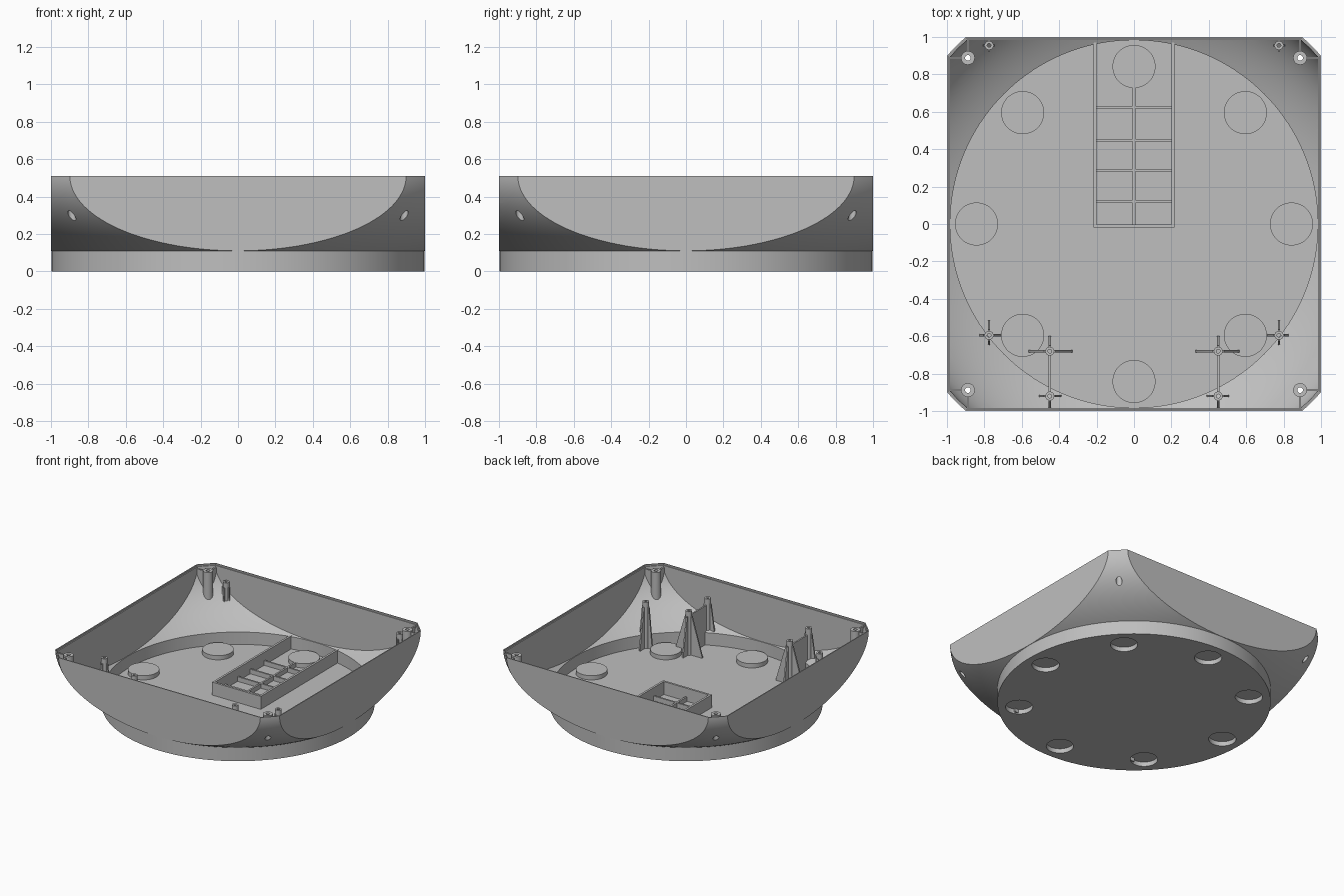
import bpy, bmesh, math
from mathutils import Matrix, Vector

if "Cube" in bpy.data.objects:
    bpy.data.objects.remove(bpy.data.objects["Cube"])

grey = bpy.data.materials.new("plain grey")
grey.use_nodes = True
COLOUR = (0.52, 0.52, 0.52, 1)
grey.diffuse_color = COLOUR
grey.node_tree.nodes["Principled BSDF"].inputs["Base Color"].default_value = COLOUR

RIM, FLOOR, WALL = 0.51, 0.018, 0.015


def make(name, bm):
    bmesh.ops.recalc_face_normals(bm, faces=bm.faces)
    mesh = bpy.data.meshes.new(name)
    bm.to_mesh(mesh)
    bm.free()
    obj = bpy.data.objects.new(name, mesh)
    mesh.materials.append(grey)
    bpy.context.collection.objects.link(obj)
    return obj


def lathe(bm, profile, x=0, y=0, steps=32):
    """Revolve a closed (radius, z) outline about a vertical axis at x, y."""
    verts = [bm.verts.new((r, 0, z)) for r, z in profile]
    old = set(bm.verts) - set(verts)
    edges = [bm.edges.new((a, b)) for a, b in zip(verts, verts[1:] + verts[:1])
             if a.co.x > 0 or b.co.x > 0]
    bmesh.ops.spin(bm, geom=verts + edges, cent=(0, 0, 0), axis=(0, 0, 1),
                   angle=math.tau, steps=steps)
    new = [v for v in bm.verts if v not in old]
    bmesh.ops.remove_doubles(bm, verts=new, dist=1e-5)
    new = [v for v in bm.verts if v not in old]
    bmesh.ops.translate(bm, verts=new, vec=(x, y, 0))


def prism(bm, points, depth):
    """Extrude a flat polygon of 3D points along depth."""
    face = bm.faces.new([bm.verts.new(p) for p in points])
    ext = bmesh.ops.extrude_face_region(bm, geom=[face], use_keep_orig=True)
    bmesh.ops.translate(bm, vec=depth,
                        verts=[v for v in ext["geom"] if isinstance(v, bmesh.types.BMVert)])


def box(bm, x0, x1, y0, y1, z0, z1):
    prism(bm, [(x0, y0, z0), (x1, y0, z0), (x1, y1, z0), (x0, y1, z0)], (0, 0, z1 - z0))


def rib(bm, x, y, direction, outline, thick=0.012):
    """Upright plate from x, y outwards; outline is (distance, z)."""
    d = Vector((*direction, 0))
    side = Vector((-d.y, d.x, 0)) * thick
    base = Vector((x, y, 0)) - side / 2
    prism(bm, [base + d * s + Vector((0, 0, z)) for s, z in outline], side)


def boolean(obj, cutter, operation):
    mod = obj.modifiers.new("cut", "BOOLEAN")
    mod.operation, mod.object, mod.solver = operation, cutter, "EXACT"
    bpy.context.view_layer.update()
    bpy.context.view_layer.objects.active = obj
    bpy.ops.object.modifier_apply(modifier=mod.name)


def drop(obj):
    bpy.data.objects.remove(obj)


def bowl_solid(name, inset, floor, top):
    """Round foot flaring into a spheroid, trimmed to a square."""
    foot, a, c = 0.998 - inset, 1.345 - inset, 0.598 - inset
    start = math.acos(foot / a)
    curve = [(a * math.cos(start * (1 - i / 24)), RIM - c * math.sin(start * (1 - i / 24)))
             for i in range(25)]
    outline = [(0, floor), (foot, floor)] + curve
    if top > RIM:
        outline.append((a, top))
    bm = bmesh.new()
    lathe(bm, outline + [(0, top)], steps=144)
    solid = make(name, bm)
    bm = bmesh.new()
    h = 1 - inset
    box(bm, -h, h, -h, h, -0.2, 0.8)
    square = make("square_cutter", bm)
    boolean(solid, square, "INTERSECT")
    drop(square)
    return solid


# Bowl shell
bowl = bowl_solid("bowl_shell", 0, 0, RIM)
cavity = bowl_solid("cavity_cutter", WALL, FLOOR, 0.6)
boolean(bowl, cavity, "DIFFERENCE")
drop(cavity)

# Recess along the inside of the rim
bm = bmesh.new()
s, k = 0.9925, 0.897
prism(bm, [(s, -k, 0.498), (s, k, 0.498), (k, s, 0.498), (-k, s, 0.498), (-s, k, 0.498),
           (-s, -k, 0.498), (-k, -s, 0.498), (k, -s, 0.498)], (0, 0, 0.1))
lip = make("lip_cutter", bm)
boolean(bowl, lip, "DIFFERENCE")
drop(lip)

# Openings for foot pockets and corner screws
corners = [(x, y) for x in (-0.888, 0.888) for y in (-0.888, 0.888)]
pockets = [(0.842 * math.cos(i * math.pi / 4), 0.842 * math.sin(i * math.pi / 4))
           for i in range(8)]
bm = bmesh.new()
for x, y in pockets:
    lathe(bm, [(0, -0.05), (0.1, -0.05), (0.1, 0.08), (0, 0.08)], x, y, 48)
for x, y in corners:
    lathe(bm, [(0, 0.15), (0.022, 0.15), (0.022, 0.4), (0, 0.4)], x, y)
holes = make("hole_cutter", bm)
boolean(bowl, holes, "DIFFERENCE")
drop(holes)

# Raised pocket caps on the floor
bm = bmesh.new()
for x, y in pockets:
    lathe(bm, [(0, 0.052), (0.115, 0.052), (0.115, 0.01), (0.1, 0.01), (0.1, 0.036), (0, 0.036)],
          x, y, 48)
parts = [bowl, make("pocket_caps", bm)]
fittings = []

# Corner screw posts and their ribs
bm, ribs = bmesh.new(), bmesh.new()
for x, y in corners:
    lathe(bm, [(0.022, 0.2), (0.037, 0.2), (0.037, 0.495), (0.015, 0.495),
               (0.015, 0.38), (0.022, 0.38)], x, y)
    for d in ((math.copysign(1, x), 0), (0, math.copysign(1, y))):
        rib(ribs, x, y, d, [(0.03, 0.2), (0.15, 0.2), (0.15, 0.485), (0.03, 0.485)])
fittings += [make("corner_posts", bm), make("corner_ribs", ribs)]

# Standing posts with tapered ribs: x, y, top, reach along x, reach to back, reach to front
posts = [(0.775, 0.955, 0.41, 0.04, 0.04, 0.04), (0.775, -0.595, 0.39, 0.06, 0.08, 0.06),
         (0.45, -0.68, 0.37, 0.12, 0.08, 0), (0.45, -0.92, 0.38, 0.075, 0, 0.1)]
bm, ribs = bmesh.new(), bmesh.new()
for px, y, top, wide, back, front in posts:
    for x in (-px, px):
        lathe(bm, [(0.01, 0), (0.024, 0), (0.024, top), (0.01, top)], x, y, 24)
        for d, reach in (((1, 0), wide), ((-1, 0), wide), ((0, 1), back), ((0, -1), front)):
            if reach:
                rib(ribs, x, y, d, [(0.018, 0), (reach, 0), (reach, 0.03),
                                    (0.03, top - 0.04), (0.018, top - 0.04)])
for x in (-0.45, 0.45):
    box(ribs, x - 0.006, x + 0.006, -0.902, -0.698, 0, 0.33)
fittings += [make("standing_posts", bm), make("standing_ribs", ribs)]

# Open tray: side walls and front wall
bm = bmesh.new()
w, t = 0.217, 0.017
prism(bm, [(-w, 1, 0), (-w, -0.02, 0), (w, -0.02, 0), (w, 1, 0), (w - t, 1, 0),
           (w - t, -0.003, 0), (t - w, -0.003, 0), (t - w, 1, 0)], (0, 0, 0.122))
fittings.append(make("tray_walls", bm))

# Low dividers in the tray
bm = bmesh.new()
for y in (0.12, 0.287, 0.447, 0.625):
    box(bm, -0.21, 0.21, y - 0.007, y + 0.007, 0.01, 0.055)
parts.append(make("tray_cross_dividers", bm))
bm = bmesh.new()
box(bm, -0.007, 0.007, -0.01, 0.735, 0.01, 0.054)
parts.append(make("tray_middle_divider", bm))

# Trim the fittings to end inside the shell
trim = bowl_solid("fitting_trim", 0.008, 0.008, 0.6)
for obj in fittings:
    boolean(obj, trim, "INTERSECT")
drop(trim)

for obj in parts + fittings:
    bpy.ops.object.select_all(action="DESELECT")
    obj.select_set(True)
    bpy.context.view_layer.objects.active = obj
    bpy.ops.object.shade_smooth_by_angle(angle=math.radians(30))
